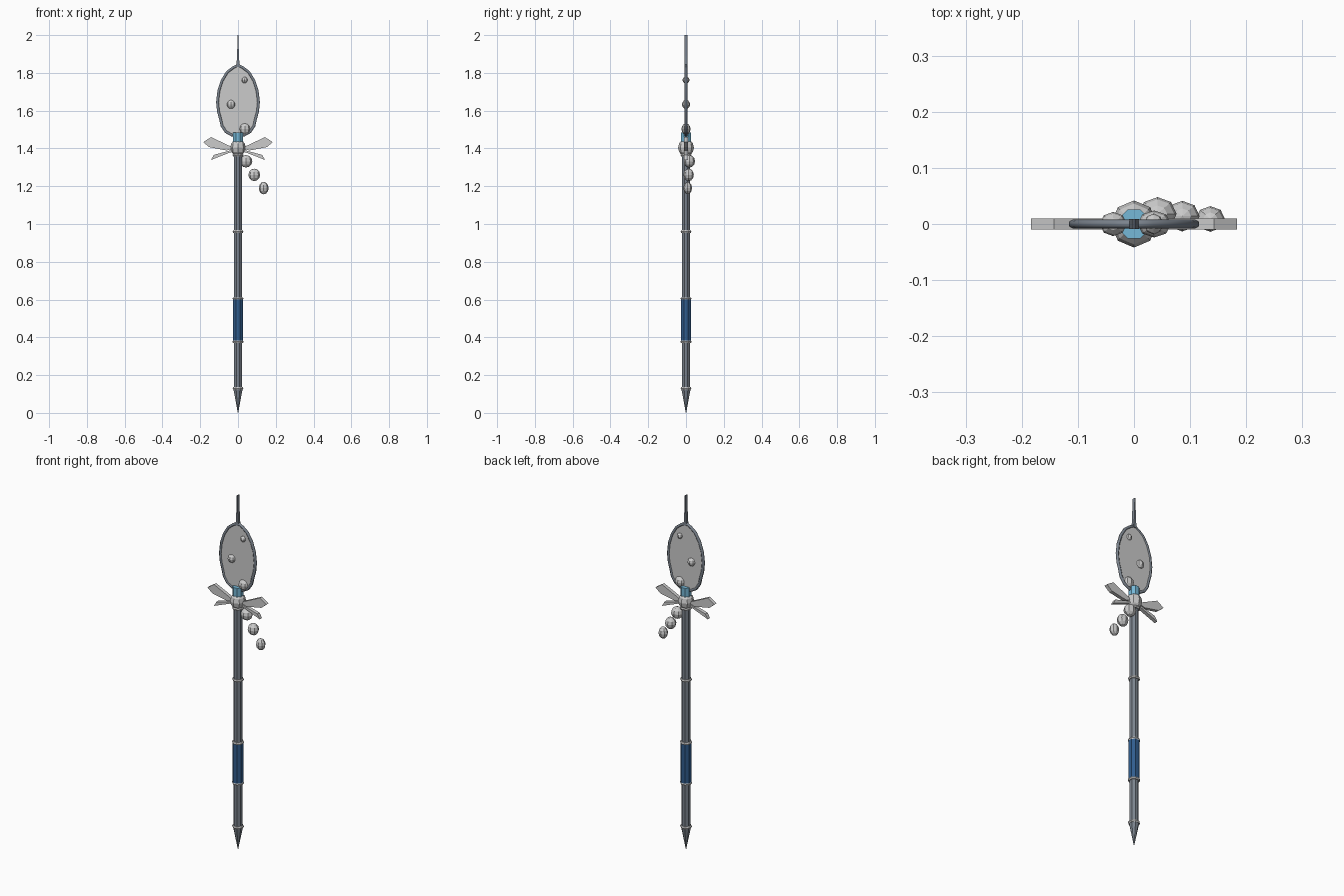
import bpy, bmesh
from math import pi

if "Cube" in bpy.data.objects:
    bpy.data.objects.remove(bpy.data.objects["Cube"])


def paint(ob, name, rgb):
    m = bpy.data.materials.get(name) or bpy.data.materials.new(name)
    m.diffuse_color = (*rgb, 1)
    m.use_nodes = True
    m.node_tree.nodes["Principled BSDF"].inputs["Base Color"].default_value = m.diffuse_color
    ob.data.materials.append(m)


STEEL = ("steel", (0.20, 0.23, 0.27))
BLUE = ("blue_wrap", (0.03, 0.11, 0.27))
ICE = ("ice_blue", (0.18, 0.48, 0.68))


def add_mesh(name, bm):
    bmesh.ops.recalc_face_normals(bm, faces=bm.faces)
    me = bpy.data.meshes.new(name)
    bm.to_mesh(me)
    bm.free()
    ob = bpy.data.objects.new(name, me)
    bpy.context.collection.objects.link(ob)
    return ob


def plate(name, pts, depth):
    """Flat outline in x/z, extruded evenly about y = 0."""
    bm = bmesh.new()
    f = bm.faces.new([bm.verts.new((x, -depth / 2, z)) for x, z in pts])
    ext = bmesh.ops.extrude_face_region(bm, geom=[f])["geom"]
    bmesh.ops.translate(bm, vec=(0, depth, 0),
                        verts=[v for v in ext if isinstance(v, bmesh.types.BMVert)])
    return add_mesh(name, bm)


def cone(name, r1, r2, z1, z2, sides=8):
    bpy.ops.mesh.primitive_cone_add(vertices=sides, radius1=r1, radius2=r2, depth=z2 - z1,
                                    location=(0, 0, (z1 + z2) / 2), rotation=(0, 0, pi / sides))
    ob = bpy.context.object
    ob.name = name
    return ob


def bead(name, loc, size):
    bpy.ops.mesh.primitive_uv_sphere_add(segments=8, ring_count=6, radius=1, location=loc)
    ob = bpy.context.object
    ob.name = name
    ob.scale = size
    return ob


# Shaft, pointed foot and grip
paint(cone("shaft", 0.023, 0.023, 0.12, 1.39), *STEEL)
paint(cone("foot_spike", 0.001, 0.026, 0, 0.125), *STEEL)
paint(cone("grip", 0.029, 0.029, 0.38, 0.605), *BLUE)

# Collar rings
for i, (z, r) in enumerate([(0.13, 0.023), (0.377, 0.024), (0.605, 0.024),
                            (0.96, 0.023), (1.365, 0.024)]):
    bpy.ops.mesh.primitive_torus_add(location=(0, 0, z), major_radius=r, minor_radius=0.008,
                                     major_segments=8, minor_segments=6, rotation=(0, 0, pi / 8))
    bpy.context.object.name = f"collar_ring_{i + 1}"

# Leaf-shaped blade panel with a raised rim
half = [(0.03, 1.825), (0.058, 1.803), (0.085, 1.758), (0.102, 1.705), (0.109, 1.645),
        (0.104, 1.595), (0.094, 1.56), (0.085, 1.52), (0.064, 1.488), (0.032, 1.47)]
outline = [(0, 1.842)] + half + [(0, 1.467)] + [(-x, z) for x, z in reversed(half)]
plate("blade", outline, 0.008)
cu = bpy.data.curves.new("blade_rim", "CURVE")
cu.dimensions = "3D"
cu.bevel_depth = 0.008
cu.bevel_resolution = 1
sp = cu.splines.new("POLY")
sp.points.add(len(outline) - 1)
for p, (x, z) in zip(sp.points, outline):
    p.co = (x, 0, z, 1)
sp.use_cyclic_u = True
rim = bpy.data.objects.new("blade_rim", cu)
bpy.context.collection.objects.link(rim)
paint(rim, *STEEL)

# Tip spike
tip = plate("tip_spike", [(-0.009, 1.83), (0.009, 1.83), (0.005, 1.89), (0.002, 2.0),
                          (-0.002, 2.0), (-0.005, 1.89)], 0.018)
paint(tip, *STEEL)

# Blue neck between blade and hub
paint(cone("neck", 0.028, 0.028, 1.425, 1.485), *ICE)

# Hub bead, blade studs and trailing beads
bead("hub", (0, 0, 1.404), (0.041, 0.042, 0.046))
for i, (x, z, r) in enumerate([(0.035, 1.762, 0.017), (-0.037, 1.633, 0.024),
                               (0.036, 1.503, 0.03)]):
    bead(f"blade_stud_{i + 1}", (x, 0, z), (r, 0.012 + r * 0.4, r))
for i, (x, y, z, r) in enumerate([(0.042, 0.018, 1.332, 0.034), (0.086, 0.014, 1.26, 0.031),
                                  (0.136, 0.009, 1.19, 0.026)]):
    bead(f"trailing_bead_{i + 1}", (x, y, z), (r, r * 0.88, 0.033))

# Two pairs of swept wings
upper = [(0.02, 1.402), (0.143, 1.46), (0.184, 1.433), (0.153, 1.407), (0.06, 1.389)]
lower = [(0.02, 1.395), (0.128, 1.366), (0.143, 1.339), (0.095, 1.358), (0.025, 1.385)]
for s, side in ((-1, "left"), (1, "right")):
    for pts, lvl in ((upper, "upper"), (lower, "lower")):
        plate(f"{lvl}_wing_{side}", [(s * x, z) for x, z in pts], 0.02)
